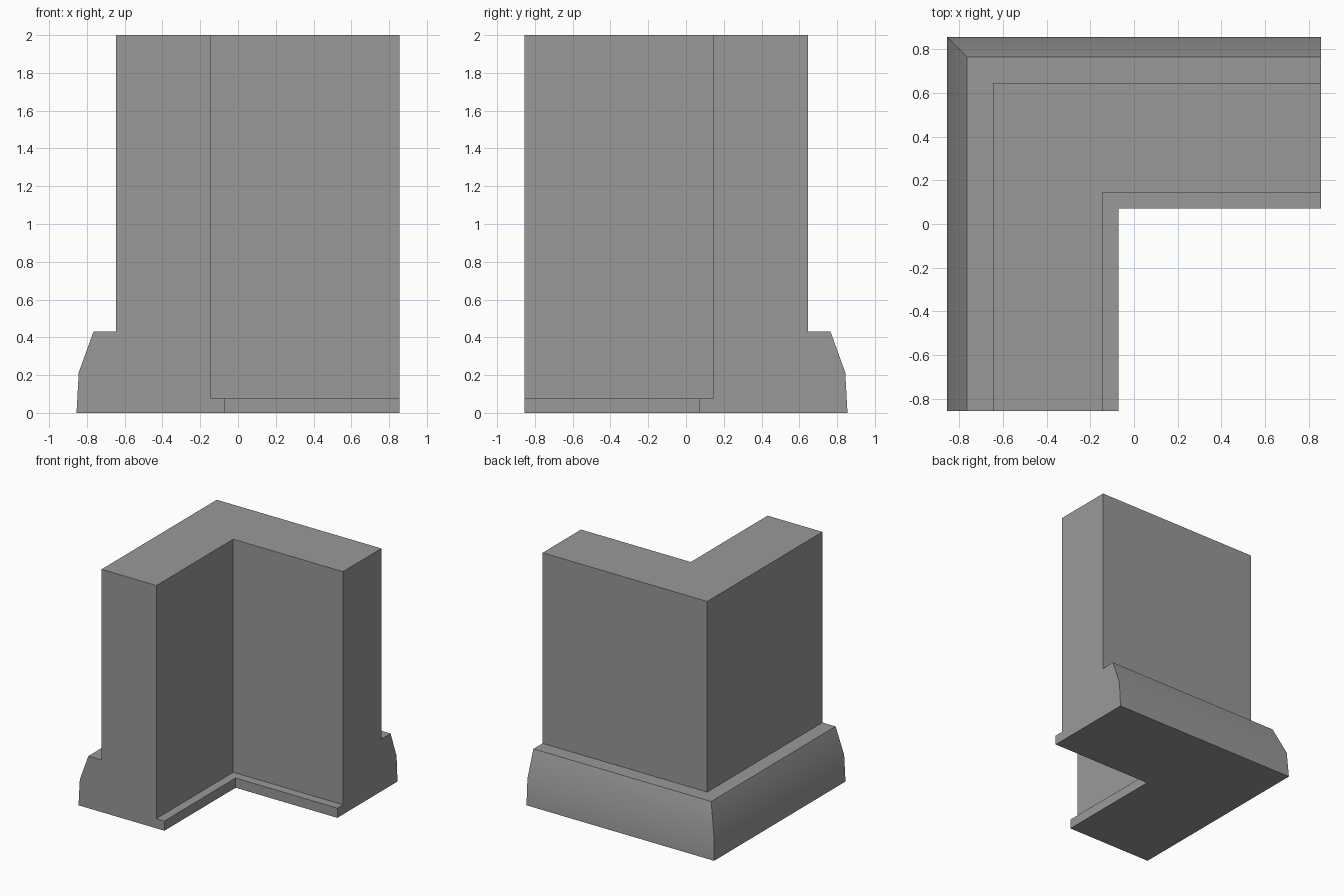
import bpy
import bmesh
import math

cube = bpy.data.objects.get("Cube")
if cube:
    bpy.data.objects.remove(cube, do_unlink=True)

# Plain stone grey
grey = bpy.data.materials.new("stone_grey")
grey.use_nodes = True
colour = (0.32, 0.32, 0.32, 1)
grey.diffuse_color = colour
grey.node_tree.nodes["Principled BSDF"].inputs["Base Color"].default_value = colour

END = 0.855  # where both wings are cut off

# Wall cross-section: sloped outer plinth, wall, small inner ledge
profile = [(-END, 0), (-0.843, 0.215), (-0.765, 0.43), (-0.645, 0.43),
           (-0.645, 2), (-0.145, 2), (-0.145, 0.08), (-0.072, 0.08), (-0.072, 0)]

# Sweep the section along one wing, round the mitred corner, along the other
bm = bmesh.new()
rings = [
    [bm.verts.new((u, -END, z)) for u, z in profile],
    [bm.verts.new((u, -u, z)) for u, z in profile],
    [bm.verts.new((END, -u, z)) for u, z in profile],
]
count = len(profile)
for a, b in zip(rings, rings[1:]):
    for i in range(count):
        j = (i + 1) % count
        bm.faces.new((a[i], a[j], b[j], b[i]))
bm.faces.new(rings[0])
bm.faces.new(reversed(rings[-1]))
bmesh.ops.recalc_face_normals(bm, faces=bm.faces)

mesh = bpy.data.meshes.new("corner_wall")
bm.to_mesh(mesh)
bm.free()
mesh.materials.append(grey)
wall = bpy.data.objects.new("corner_wall", mesh)
bpy.context.collection.objects.link(wall)

# Soft bend on the plinth, crisp edges elsewhere
bpy.ops.object.select_all(action="DESELECT")
wall.select_set(True)
bpy.context.view_layer.objects.active = wall
bpy.ops.object.shade_smooth_by_angle(angle=math.radians(30))
